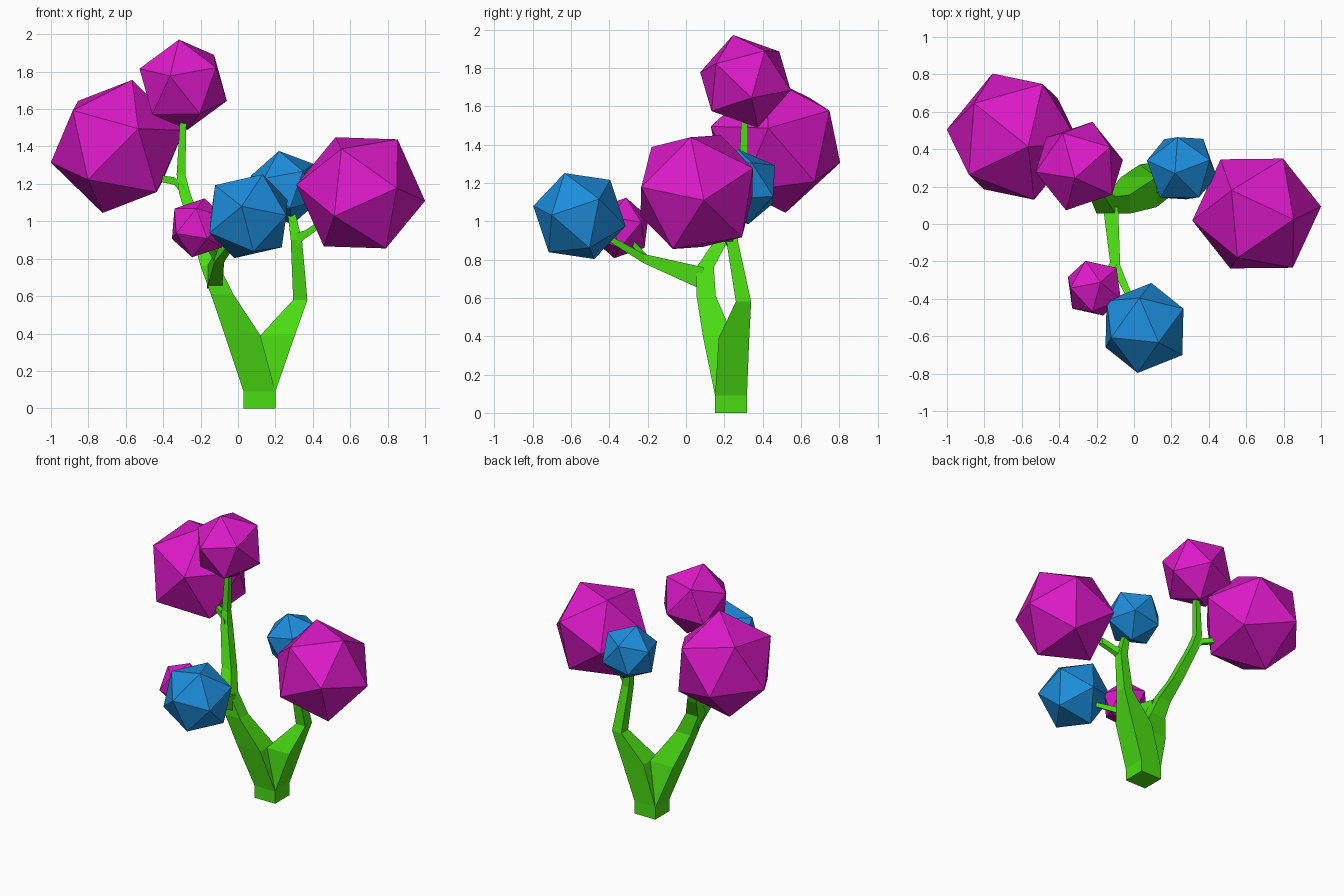
import bpy, bmesh
from mathutils import Vector

if "Cube" in bpy.data.objects:
    bpy.data.objects.remove(bpy.data.objects["Cube"])


def material(name, rgb):
    m = bpy.data.materials.new(name)
    m.diffuse_color = (*rgb, 1)
    m.use_nodes = True
    m.node_tree.nodes["Principled BSDF"].inputs["Base Color"].default_value = m.diffuse_color
    return m


GREEN = material("bark_green", (0.07, 0.72, 0.006))
PINK = material("leaf_magenta", (0.72, 0.01, 0.58))
BLUE = material("leaf_blue", (0.012, 0.27, 0.72))


def finish(name, bm, mat):
    bmesh.ops.recalc_face_normals(bm, faces=bm.faces)
    me = bpy.data.meshes.new(name)
    bm.to_mesh(me)
    bm.free()
    me.materials.append(mat)
    ob = bpy.data.objects.new(name, me)
    bpy.context.collection.objects.link(ob)


def foliage(name, mat, centre, radius, a, b):
    """Icosahedron turned so that two neighbouring corners point along a and b."""
    a, b = Vector(a).normalized(), Vector(b).normalized()
    u, v = (a - b).normalized(), (a + b).normalized()
    w = u.cross(v)
    phi = (1 + 5 ** 0.5) / 2
    s = radius / (1 + phi * phi) ** 0.5
    bm = bmesh.new()
    for i in (-s, s):
        for j in (-s * phi, s * phi):
            for p in ((i, j, 0), (0, i, j), (j, 0, i)):
                bm.verts.new(Vector(centre) + u * p[0] + v * p[1] + w * p[2])
    bmesh.ops.convex_hull(bm, input=bm.verts)
    finish(name, bm, mat)


def limb(name, sections, axes=(0, 1)):
    """Four-sided tube; each section is x, y, z and two half widths along the axes."""
    bm = bmesh.new()
    rings = []
    for x, y, z, p, q in sections:
        ring = []
        for i, j in ((-1, -1), (1, -1), (1, 1), (-1, 1)):
            co = Vector((x, y, z))
            co[axes[0]] += i * p
            co[axes[1]] += j * q
            ring.append(bm.verts.new(co))
        rings.append(ring)
    for r, t in zip(rings, rings[1:]):
        for k in range(4):
            n = (k + 1) % 4
            bm.faces.new((r[k], r[n], t[n], t[k]))
    bm.faces.new(rings[0])
    bm.faces.new(rings[-1])
    finish(name, bm, GREEN)


# Forked trunk: both halves share the square foot
foot = [(0.115, 0.235, 0, 0.085, 0.083), (0.115, 0.235, 0.09, 0.085, 0.083)]
limb("left_trunk", foot + [
    (0.025, 0.17, 0.39, 0.095, 0.08), (-0.085, 0.105, 0.61, 0.06, 0.05),
    (-0.15, 0.10, 0.76, 0.05, 0.045), (-0.20, 0.185, 0.90, 0.038, 0.035),
    (-0.285, 0.275, 1.15, 0.03, 0.03), (-0.305, 0.30, 1.25, 0.023, 0.023),
    (-0.293, 0.305, 1.54, 0.017, 0.017)])
limb("right_trunk", foot + [
    (0.212, 0.25, 0.39, 0.092, 0.08), (0.333, 0.30, 0.58, 0.038, 0.04),
    (0.312, 0.24, 0.90, 0.03, 0.03), (0.285, 0.255, 1.05, 0.02, 0.02)])

# Side branches
limb("front_branch", [
    (-0.125, 0.09, 0.70, 0.04, 0.06), (-0.10, -0.22, 0.805, 0.026, 0.024),
    (-0.02, -0.40, 0.91, 0.017, 0.017)], (0, 2))
limb("front_twig", [
    (-0.10, -0.20, 0.80, 0.024, 0.022), (-0.18, -0.31, 0.92, 0.016, 0.016)], (0, 2))
limb("left_twig", [
    (-0.285, 0.275, 1.16, 0.025, 0.03), (-0.34, 0.30, 1.215, 0.02, 0.02),
    (-0.42, 0.345, 1.23, 0.018, 0.018)], (1, 2))
limb("right_twig", [
    (0.305, 0.24, 0.90, 0.025, 0.035), (0.36, 0.215, 0.93, 0.02, 0.022),
    (0.44, 0.175, 0.985, 0.018, 0.02)], (1, 2))

# Foliage clumps
foliage("foliage_left", PINK, (-0.645, 0.467, 1.40), 0.368, (15, -10, 67), (66, -7, 16))
foliage("foliage_top", PINK, (-0.293, 0.31, 1.73), 0.251, (-4, -12, 45), (-44, -6, 16))
foliage("foliage_right", PINK, (0.656, 0.056, 1.152), 0.349, (64, 7, -8), (25, -23, -55))
foliage("foliage_small", PINK, (-0.212, -0.343, 0.965), 0.164, (6, 6, 29.5), (26, -11, 10.5))
foliage("foliage_front", BLUE, (0.056, -0.556, 1.027), 0.249, (15, -13, 43), (-7.5, -44.5, 8))
foliage("foliage_back", BLUE, (0.255, 0.298, 1.18), 0.201, (-5.5, -5, 34.5), (-35, 8, 11))
